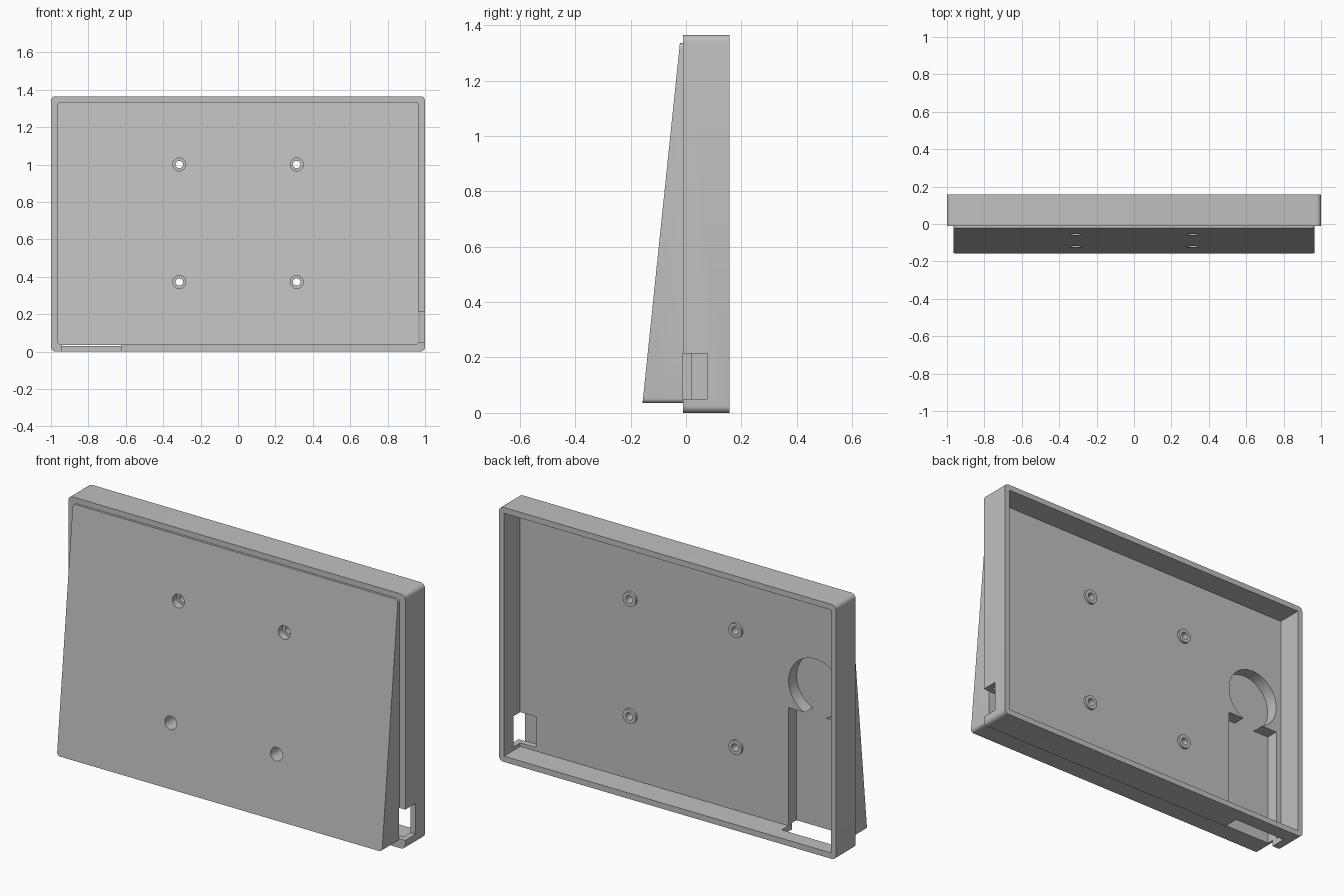
import bpy, bmesh, math
from mathutils import Matrix

cube = bpy.data.objects.get("Cube")
if cube:
    bpy.data.objects.remove(cube, do_unlink=True)

grey = bpy.data.materials.new("light grey plastic")
grey.use_nodes = True
COLOR = (0.53, 0.53, 0.53, 1)
grey.diffuse_color = COLOR
grey.node_tree.nodes["Principled BSDF"].inputs["Base Color"].default_value = COLOR


def to_object(bm, name):
    bmesh.ops.recalc_face_normals(bm, faces=bm.faces)
    mesh = bpy.data.meshes.new(name)
    bm.to_mesh(mesh)
    bm.free()
    mesh.materials.append(grey)
    obj = bpy.data.objects.new(name, mesh)
    bpy.context.collection.objects.link(obj)
    return obj


def rounded_slab(name, half_x, z0, z1, radius, front, back, steps=6):
    """Rounded rectangle in XZ, swept from y = front(z) to y = back."""
    corners = [(half_x, z1, 0), (-half_x, z1, 90), (-half_x, z0, 180), (half_x, z0, 270)]
    outline = []
    for x, z, start in corners:
        cx = x - math.copysign(radius, x)
        cz = z - radius if z == z1 else z + radius
        for i in range(steps + 1):
            a = math.radians(start + 90 * i / steps)
            outline.append((cx + radius * math.cos(a), cz + radius * math.sin(a)))
    bm = bmesh.new()
    near = [bm.verts.new((x, front(z), z)) for x, z in outline]
    far = [bm.verts.new((x, back, z)) for x, z in outline]
    bm.faces.new(near)
    bm.faces.new(far[::-1])
    n = len(outline)
    for i in range(n):
        j = (i + 1) % n
        bm.faces.new((near[i], far[i], far[j], near[j]))
    return to_object(bm, name)


def box(name, x, y, z):
    bm = bmesh.new()
    bmesh.ops.create_cube(bm, size=1)
    for v in bm.verts:
        v.co = [lo + (hi - lo) * (c + 0.5) for c, (lo, hi) in zip(v.co, (x, y, z))]
    return to_object(bm, name)


def cylinder(name, x, z, r, y0, y1, segments=32):
    bm = bmesh.new()
    place = Matrix.Translation((x, (y0 + y1) / 2, z)) @ Matrix.Rotation(math.pi / 2, 4, "X")
    bmesh.ops.create_cone(bm, cap_ends=True, segments=segments, radius1=r, radius2=r,
                          depth=y1 - y0, matrix=place)
    return to_object(bm, name)


def combine(target, tool, operation):
    tool.hide_render = True
    mod = target.modifiers.new("combine", "BOOLEAN")
    mod.operation = operation
    mod.solver = "EXACT"
    mod.object = tool
    bpy.context.view_layer.objects.active = target
    bpy.ops.object.modifier_apply(modifier=mod.name)
    bpy.data.objects.remove(tool, do_unlink=True)


HEIGHT, FRONT, FLOOR, BACK = 1.365, -0.01, 0.02, 0.157


def wedge_front(z):
    return -0.157 + 0.135 * (z - 0.035) / 1.3


# Open-backed tray
housing = rounded_slab("wall_mount_housing", 1, 0, HEIGHT, 0.025, lambda z: FRONT, BACK)
combine(housing, box("cavity", (-0.97, 0.97), (FLOOR, 0.3), (0.031, HEIGHT - 0.031)), "DIFFERENCE")

# Sloped front wedge
wedge = rounded_slab("front_wedge", 0.965, 0.035, 1.335, 0.018, wedge_front, 0.005)
combine(housing, wedge, "UNION")

# Four screw positions: rear boss, front counterbore, through hole
for x in (-0.314, 0.314):
    for z in (0.372, 1.0):
        combine(housing, cylinder("screw_boss", x, z, 0.039, 0.0, FLOOR + 0.013), "UNION")
        combine(housing, cylinder("counterbore", x, z, 0.035, -0.3, -0.02), "DIFFERENCE")
        combine(housing, cylinder("screw_hole", x, z, 0.02, -0.1, 0.1), "DIFFERENCE")

# Cable channel with round pocket, and its opening in the bottom wall
SLOT_X, SLOT_Y = (-0.94, -0.622), -0.048
combine(housing, box("cable_channel", SLOT_X, (SLOT_Y, 0.05), (-0.1, 0.665)), "DIFFERENCE")
combine(housing, box("bottom_opening", SLOT_X, (SLOT_Y, 0.077), (-0.1, 0.05)), "DIFFERENCE")
combine(housing, cylinder("round_pocket", -0.781, 0.81, 0.158, SLOT_Y, 0.05, 48), "DIFFERENCE")

# Side port through the left wall
combine(housing, box("side_port", (0.875, 1.1), (-0.013, 0.077), (0.05, 0.215)), "DIFFERENCE")

bpy.ops.object.select_all(action="DESELECT")
housing.select_set(True)
bpy.context.view_layer.objects.active = housing
bpy.ops.object.shade_smooth_by_angle(angle=math.radians(30))
